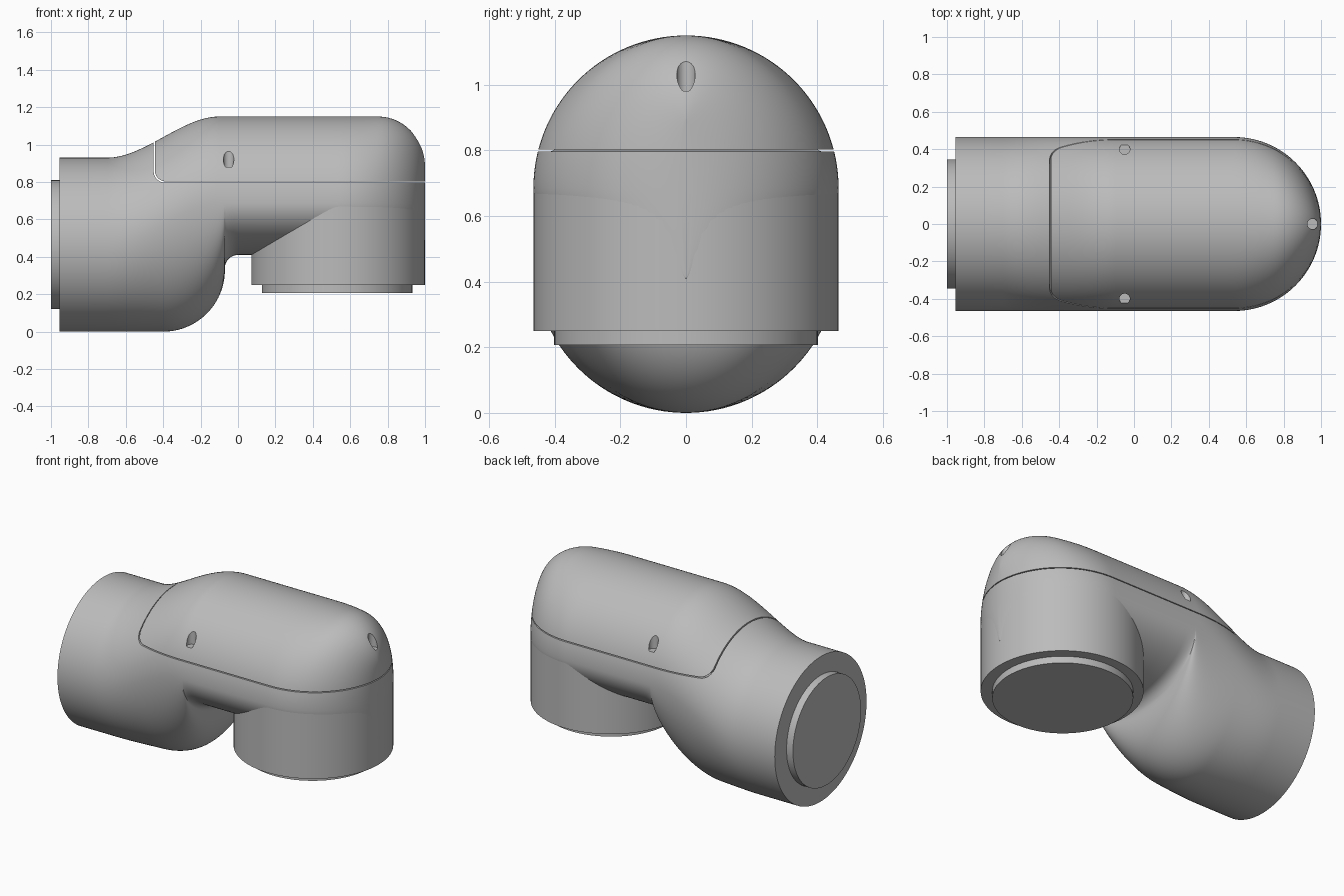
import bpy, bmesh, math

old = bpy.data.objects.get("Cube")
if old:
    bpy.data.objects.remove(old)

R = 0.465          # tube radius
UP = 0.685         # axis height of the upper tube
END = 0.535        # axis of the vertical socket

grey = bpy.data.materials.new("satin grey")
grey.use_nodes = True
grey.diffuse_color = (0.5, 0.5, 0.5, 1)
grey.node_tree.nodes["Principled BSDF"].inputs["Base Color"].default_value = (0.5, 0.5, 0.5, 1)


def make(name, bm):
    bmesh.ops.recalc_face_normals(bm, faces=bm.faces)
    mesh = bpy.data.meshes.new(name)
    bm.to_mesh(mesh)
    bm.free()
    mesh.materials.append(grey)
    ob = bpy.data.objects.new(name, mesh)
    bpy.context.collection.objects.link(ob)
    return ob


def loft(name, rings):
    bm = bmesh.new()
    loops = [[bm.verts.new(p) for p in ring] for ring in rings]
    n = len(loops[0])
    for a, b in zip(loops, loops[1:]):
        for i in range(n):
            j = (i + 1) % n
            bm.faces.new((a[i], a[j], b[j], b[i]))
    bm.faces.new(loops[0])
    bm.faces.new(loops[-1])
    return make(name, bm)


def disc(name, center, radius, depth, axis="Z", segments=96):
    # cylinder that starts at center and runs along the axis
    def point(t, d):
        u, v = radius * math.cos(t), radius * math.sin(t)
        off = (u, v, d) if axis == "Z" else (d, u, v)
        return [c + o for c, o in zip(center, off)]
    turn = [2 * math.pi * i / segments for i in range(segments)]
    return loft(name, [[point(t, d) for t in turn] for d in (0, depth)])


def cut(ob, cutter, operation):
    mod = ob.modifiers.new("cut", "BOOLEAN")
    mod.operation, mod.object, mod.solver = operation, cutter, "EXACT"
    bpy.context.view_layer.objects.active = ob
    bpy.ops.object.modifier_apply(modifier=mod.name)
    bpy.data.objects.remove(cutter)


# Stations along the tube: (x, underside height)
stations = [(-0.955, 0), (-0.8, 0)] + [(-0.7 + 0.02 * i, 0) for i in range(15)]
for i in range(31):                                   # rounded heel
    a = math.radians(3 * i)
    stations.append((-0.4 + 0.33 * math.sin(a), 0.33 - 0.33 * math.cos(a)))
for i in range(1, 10):                                # arch under the neck
    a = math.radians(10 * i)
    stations.append((-0.07 * math.cos(a), 0.34 + 0.07 * math.sin(a)))
stations += [(0.1 * i, 0.41) for i in range(1, 6)]
stations += [(END + R * math.sin(math.radians(a)), 0.41) for a in list(range(0, 88, 3)) + [88]]


def section(x, low, n=128):
    s = min(max((x + 0.7) / 0.6, 0), 1)
    mid = R + (UP - R) * s * s * (3 - 2 * s)          # tube rises in an S curve
    top, half = mid + R, R
    if x > END:
        half = math.sqrt(R * R - (x - END) ** 2)
    if x > 0.75:                                      # rounded shoulder
        top = 0.88 + 0.27 * math.sqrt(max(0, 1 - ((x - 0.75) / 0.25) ** 2))
    ring = []
    for i in range(n):
        a = 2 * math.pi * i / n
        rise = top - mid if math.sin(a) > 0 else mid - low
        ring.append((x, half * math.cos(a), mid + rise * math.sin(a)))
    return ring


def cover_block(gap):
    # block with one rounded lower corner, marking out the cover
    left, low, r = -0.445 - gap, 0.803 - gap, 0.06
    prof = [(left + r - r * math.cos(math.radians(a)), low + r - r * math.sin(math.radians(a)))
            for a in range(0, 91, 10)]
    prof += [(1.2, low), (1.2, 1.4), (left, 1.4)]
    return loft("cover_cutter", [[(x, y, z) for x, z in prof] for y in (-0.7, 0.7)])


rings = [section(x, low) for x, low in stations]

# Main housing and its separate cover with a fine seam
body = loft("elbow_housing", rings)
cut(body, cover_block(0.006), "DIFFERENCE")
cover = loft("top_cover", rings)
cut(cover, cover_block(0), "INTERSECT")

# Screw pockets in the cover
for x, y, floor in ((-0.05, 0.4, 0.88), (-0.05, -0.4, 0.88), (0.955, 0, 0.98)):
    cut(cover, disc("pocket_cutter", (x, y, floor), 0.028, 0.5, segments=32), "DIFFERENCE")

# Socket and the two mounting flanges
socket = disc("vertical_socket", (END, 0, 0.25), R - 0.001, UP - 0.25, segments=120)
lower = disc("lower_flange", (END - 0.005, 0, 0.207), 0.402, 0.06)
side = disc("side_flange", (-1, 0, R), 0.345, 0.06, axis="X")

# Smooth shading with crisp edges
bpy.ops.object.select_all(action="DESELECT")
for ob in (body, cover, socket, lower, side):
    ob.select_set(True)
bpy.context.view_layer.objects.active = body
bpy.ops.object.shade_smooth_by_angle(angle=math.radians(30))
